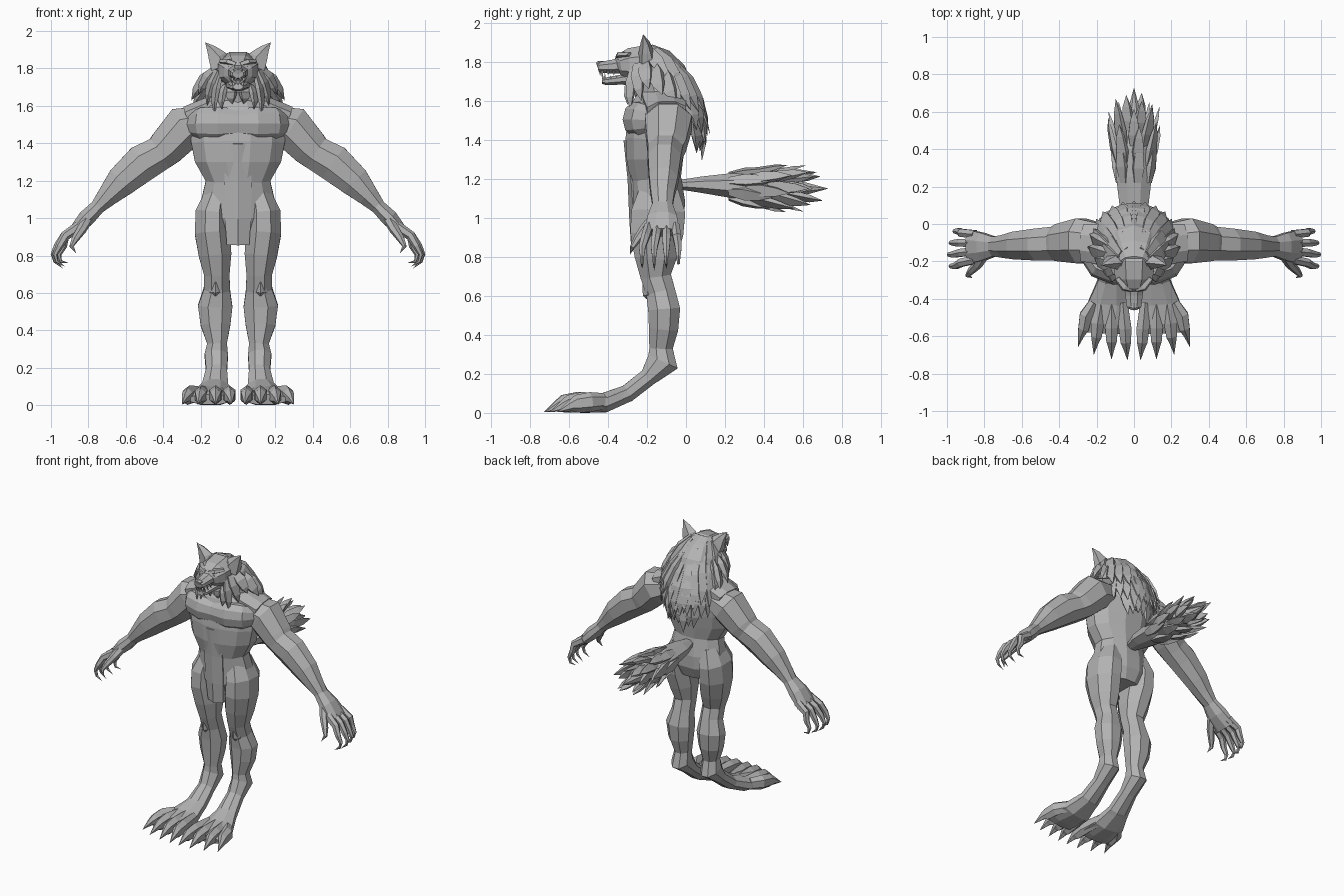
import bpy, bmesh, math, random
from mathutils import Vector

random.seed(4)
grey = bpy.data.materials.new("grey_fur")
grey.diffuse_color = (0.45, 0.45, 0.45, 1)
X, Y, Z = Vector((1, 0, 0)), Vector((0, 1, 0)), Vector((0, 0, 1))


def tube(bm, secs, side=X, n=8):
    """Loft rings; each section is x, y, z, half width along side, half height."""
    pts = [Vector(s[:3]) for s in secs]
    k = 1 / math.cos(math.pi / n)
    rings = []
    for i, s in enumerate(secs):
        t = (pts[min(i + 1, len(pts) - 1)] - pts[max(i - 1, 0)]).normalized()
        a = (side - t * side.dot(t)).normalized()
        b = t.cross(a)
        if s[3] < 0.001:
            rings.append([bm.verts.new(pts[i])])
            continue
        rings.append([bm.verts.new(pts[i] + a * s[3] * k * math.cos(q) + b * s[4] * k * math.sin(q))
                      for q in ((j + 0.5) * math.tau / n for j in range(n))])
    for r0, r1 in zip(rings, rings[1:]):
        for j in range(n):
            m = (j + 1) % n
            if len(r1) == 1:
                bm.faces.new((r0[j], r0[m], r1[0]))
            else:
                bm.faces.new((r0[j], r0[m], r1[m], r1[j]))
    for r in (rings[0], rings[-1]):
        if len(r) > 2:
            bm.faces.new(r)


def lock(bm, p0, p1, w, out, bow=0.02):
    """A pointed tuft of fur bowing towards the out direction."""
    p0, p1, out = Vector(p0), Vector(p1), Vector(out).normalized()
    secs = []
    for f, g in ((0, 0.6), (0.35, 1), (0.7, 0.7), (1, 0)):
        p = p0.lerp(p1, f) + out * bow * math.sin(math.pi * f)
        secs.append((*p, w * g, w * g * 0.45))
    tube(bm, secs, (p1 - p0).cross(out).normalized(), 4)


def finish(bm, name, mirror=False):
    for v in bm.verts:
        v.co.z = max(v.co.z, 0)
    bmesh.ops.recalc_face_normals(bm, faces=bm.faces)
    me = bpy.data.meshes.new(name)
    bm.to_mesh(me)
    bm.free()
    me.materials.append(grey)
    ob = bpy.data.objects.new(name, me)
    bpy.context.collection.objects.link(ob)
    if mirror:
        ob.modifiers.new("Mirror", 'MIRROR')


def part(name, secs, side=X, n=8, mirror=False):
    bm = bmesh.new()
    tube(bm, secs, side, n)
    finish(bm, name, mirror)


# Torso with belly strip, chest muscles and neck-to-shoulder muscles
part("torso", [(0, -.14, .92, .14, .1), (0, -.14, 1.0, .2, .132), (0, -.14, 1.08, .2, .135),
               (0, -.155, 1.2, .172, .13), (0, -.16, 1.3, .23, .145), (0, -.155, 1.4, .25, .155),
               (0, -.145, 1.5, .25, .155), (0, -.135, 1.59, .19, .135), (0, -.13, 1.66, .11, .1)], n=12)
part("belly_strip", [(0, -.23, .86, .06, .045), (0, -.245, 1.0, .07, .04),
                     (0, -.265, 1.2, .072, .03), (0, -.28, 1.4, .072, .035)], n=6)
part("chest_muscle", [(0, -.245, 1.505, .078, .07), (.1, -.252, 1.505, .09, .07),
                      (.19, -.222, 1.505, .085, .065), (.255, -.15, 1.5, .06, .045)], Z, 10, True)
part("shoulder_muscle", [(.04, -.13, 1.66, .1, .04), (.15, -.11, 1.6, .11, .05),
                         (.27, -.1, 1.55, .1, .05)], Y, 8, True)

# Legs running down into the heel and instep
part("leg", [(.11, -.14, 1.14, .06, .1), (.137, -.142, 1.03, .09, .138), (.137, -.15, .92, .094, .136),
             (.122, -.155, .8, .087, .108), (.113, -.155, .7, .068, .078), (.113, -.13, .62, .07, .075),
             (.122, -.112, .53, .092, .082), (.12, -.115, .43, .08, .075), (.112, -.128, .33, .053, .06),
             (.116, -.118, .262, .062, .082), (.115, -.195, .182, .056, .046),
             (.122, -.3, .1, .07, .045), (.137, -.42, .055, .1, .045)], X, 8, True)
part("kneecap", [(.12, -.165, .595, .025, .035), (.12, -.17, .61, .034, .045),
                 (.12, -.178, .66, .032, .04), (.12, -.175, .68, .025, .035)], X, 6, True)

# Feet with four clawed toes
bm = bmesh.new()
tube(bm, [(.122, -.3, .1, .068, .044), (.137, -.42, .052, .105, .05),
          (.148, -.53, .042, .122, .042), (.15, -.58, .03, .11, .028)])
for x0, x1, y1 in ((.06, .035, -.73), (.12, .12, -.725), (.175, .215, -.7), (.215, .3, -.66)):
    dy = (y1 + .73)
    xm = (x0 + x1) / 2
    tube(bm, [(x0, -.42, .06, .026, .036), (xm, -.56 + dy, .056, .034, .044),
              (xm * .7 + x1 * .3, -.63 + dy, .046, .028, .04),
              (xm * .4 + x1 * .6, -.66 + dy, .036, .018, .025), (x1, y1, .004, 0, 0)], X, 6)
finish(bm, "foot", True)

# Arms
part("arm", [(.17, -.1, 1.52, .1, .08), (.285, -.09, 1.485, .12, .118), (.385, -.1, 1.375, .1, .1),
             (.42, -.105, 1.345, .09, .092), (.51, -.11, 1.295, .085, .1), (.625, -.115, 1.195, .074, .083),
             (.695, -.12, 1.12, .06, .058), (.755, -.12, 1.055, .05, .038)], Y, 8, True)

# Hands with clawed fingers and thumb
bm = bmesh.new()
tube(bm, [(.74, -.12, 1.07, .05, .038), (.81, -.122, 1.0, .075, .045), (.88, -.122, .925, .09, .03)], Y, 8)
for i in range(4):
    y0, y1, d = -.19 + i * .045, -.225 + i * .062, (.01, 0, .01, .03)[i]
    tube(bm, [(.85, y0, .955, .022, .026), (.925, (y0 + y1) / 2, .905, .021, .022),
              (.965 - d, y1, .85, .017, .018), (.988 - d, y1, .805, .011, .012),
              (.978 - d, y1, .768, .007, .008), (.935 - d, y1, .73 + d, 0, 0)], Y, 6)
tube(bm, [(.8, -.16, 1.0, .026, .026), (.835, -.215, .94, .023, .023), (.87, -.25, .89, .018, .018),
          (.89, -.275, .85, .011, .011), (.865, -.288, .81, 0, 0)], X, 6)
finish(bm, "hand", True)

# Head, muzzle, jaw
part("head", [(0, -.1, 1.76, .1, .08), (0, -.21, 1.79, .112, .098), (0, -.29, 1.785, .1, .085),
              (0, -.335, 1.78, .075, .062), (0, -.35, 1.775, .05, .04)])
part("muzzle", [(0, -.31, 1.785, .058, .045), (0, -.38, 1.775, .046, .035), (0, -.44, 1.772, .04, .028),
                (0, -.452, 1.77, .03, .02)])
part("nose", [(0, -.42, 1.79, .02, .012), (0, -.445, 1.787, .026, .016), (0, -.457, 1.783, .018, .012)], n=6)
part("lower_jaw", [(0, -.27, 1.715, .065, .035), (0, -.34, 1.708, .05, .025),
                   (0, -.41, 1.7, .038, .02), (0, -.43, 1.702, .026, .014)])
part("brow", [(.012, -.35, 1.822, .012, .012), (.05, -.338, 1.836, .014, .018),
              (.09, -.29, 1.838, .01, .014)], Z, 5, True)
part("eye", [(.045, -.325, 1.808, .016, .012), (.047, -.35, 1.806, .008, .006)], X, 6, True)
bm = bmesh.new()
for x, y, h in ((.012, -.44, .02), (.03, -.43, .035), (.036, -.4, .018), (.04, -.37, .02)):
    tube(bm, [(x, y, 1.752, .007, .007), (x, y, 1.748 - h, 0, 0)], X, 4)
    tube(bm, [(x * .8, y + .015, 1.71, .006, .006), (x * .8, y + .013, 1.715 + h, 0, 0)], X, 4)
finish(bm, "teeth", True)

# Ears
part("ear", [(.095, -.2, 1.81, .05, .04), (.115, -.205, 1.86, .044, .03), (.143, -.21, 1.9, .024, .018),
             (.176, -.22, 1.94, 0, 0)], X, 5, True)

# Mane: solid core, then rows of long hanging locks
part("mane_core", [(0, -.21, 1.87, .075, .04), (0, -.18, 1.81, .11, .1), (0, -.14, 1.73, .145, .135),
                   (0, -.11, 1.64, .17, .145), (0, -.08, 1.54, .17, .12), (0, -.04, 1.42, .11, .05)], n=10)
bm = bmesh.new()
# count, spread, start (rx, centre y, ry, z), end (rx, centre y, ry, z)
rows = ((8, 1.45, (.085, -.2, .07, 1.86), (.19, -.1, .15, 1.58)),
        (11, 1.35, (.11, -.17, .12, 1.8), (.23, -.06, .185, 1.46)),
        (10, 1.1, (.14, -.12, .14, 1.7), (.21, -.05, .16, 1.38)),
        (7, .75, (.15, -.08, .13, 1.6), (.14, -.03, .115, 1.31)))
for n, spread, s, e in rows:
    for i in range(n):
        q = spread * (2 * i / (n - 1) - 1)
        sx, cy = math.sin(q), math.cos(q)
        dz = random.uniform(-.045, .045) + .07 * abs(sx)
        lock(bm, (s[0] * sx, s[1] + s[2] * cy, s[3]), (e[0] * sx, e[1] + e[2] * cy, e[3] + dz),
             .036, (sx, cy, .2), .022)
finish(bm, "mane_locks")

# Cheek fur and beard
bm = bmesh.new()
for p0, p1, w in (((.095, -.27, 1.77), (.125, -.285, 1.55), .026),
                  ((.11, -.25, 1.79), (.165, -.23, 1.6), .032),
                  ((.12, -.21, 1.8), (.21, -.19, 1.66), .036),
                  ((.125, -.17, 1.79), (.25, -.12, 1.63), .04),
                  ((.12, -.13, 1.77), (.24, -.05, 1.59), .042),
                  ((.07, -.27, 1.71), (.085, -.3, 1.58), .026),
                  ((.03, -.27, 1.7), (.03, -.27, 1.61), .03)):
    lock(bm, p0, p1, w, (p0[0], -.05, .02), .015)
finish(bm, "cheek_fur", True)

# Bushy tail with flaring tufts
bm = bmesh.new()
tube(bm, [(0, -.05, 1.17, .03, .022), (0, .08, 1.17, .075, .042), (0, .25, 1.165, .095, .066),
          (0, .4, 1.16, .095, .075), (0, .52, 1.15, .06, .05), (0, .62, 1.15, .03, .03), (0, .73, 1.15, 0, 0)])
for y, r, length, flare, n in ((.22, .88, .23, 1.1, 7), (.31, .88, .25, 1.3, 8),
                               (.4, .75, .24, 1.25, 8), (.48, .5, .2, .75, 6)):
    for i in range(n):
        q = (i + (y * 50 % 2) / 2) * math.tau / n
        cx, cz = math.cos(q), math.sin(q)
        end = y + length + random.uniform(-.05, .03)
        lock(bm, (.1 * r * cx, y, 1.162 + .072 * r * cz),
             (.11 * flare * cx, end, 1.15 + .095 * flare * cz), .03, (cx, 0, cz), .004)
finish(bm, "tail")
